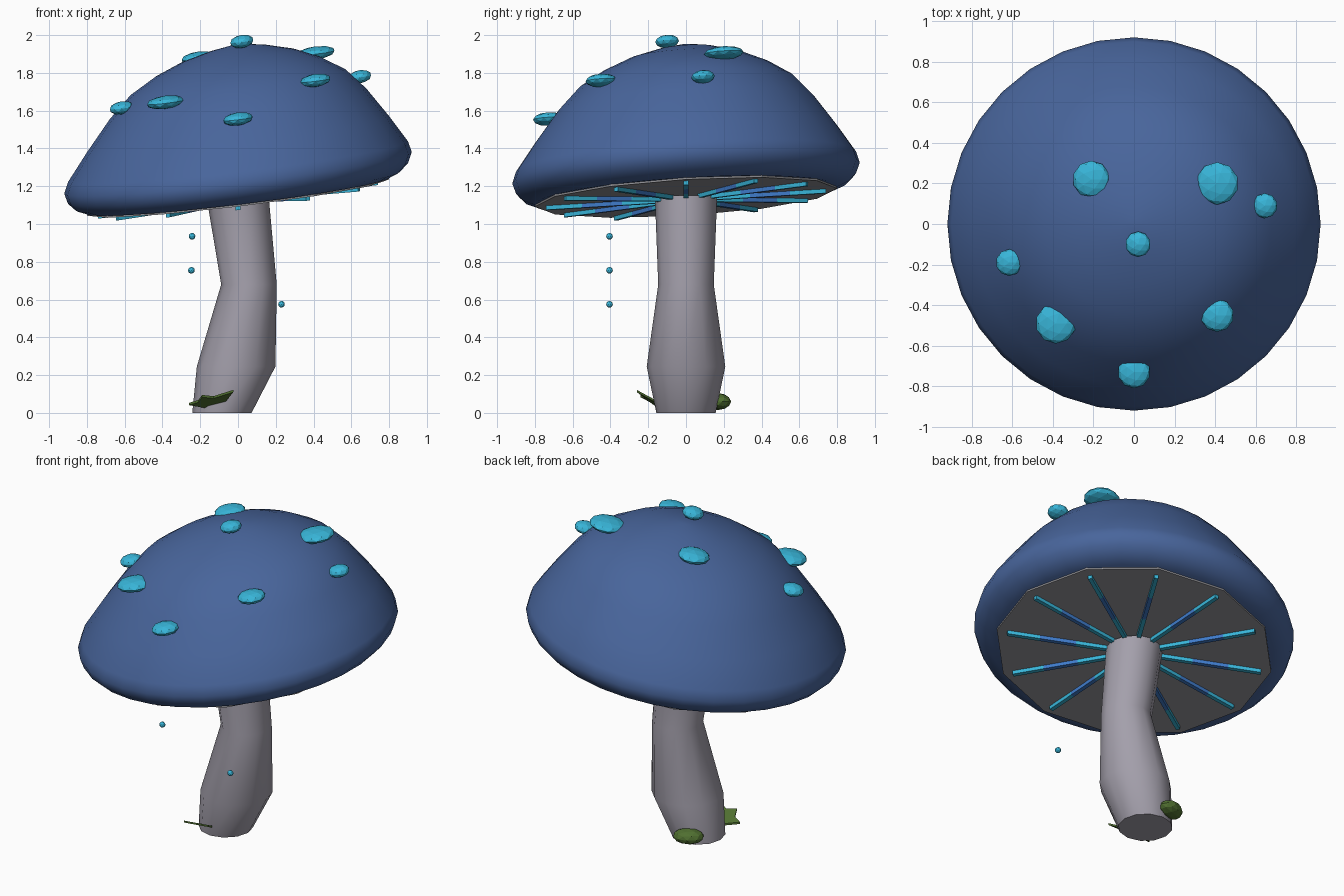
import bpy, bmesh, math
from mathutils import Vector, Matrix

if "Cube" in bpy.data.objects:
    bpy.data.objects.remove(bpy.data.objects["Cube"])


def material(name, rgb):
    m = bpy.data.materials.new(name)
    m.diffuse_color = (*rgb, 1)
    m.use_nodes = True
    m.node_tree.nodes["Principled BSDF"].inputs["Base Color"].default_value = m.diffuse_color
    return m


CAP = material("cap blue", (0.065, 0.13, 0.33))
GLOW = material("glow cyan", (0.04, 0.47, 0.70))
GILL = material("gill blue", (0.05, 0.20, 0.60))
STEM = material("stem grey", (0.37, 0.35, 0.41))
UNDER = material("underside grey", (0.31, 0.31, 0.33))
MOSS = material("moss green", (0.08, 0.16, 0.03))

RIM_Z = 1.27


def tilt(bm):
    """Lean the cap parts: slopes up to the right and to the back."""
    for v in bm.verts:
        v.co.z += RIM_Z + 0.12 * v.co.x + 0.06 * v.co.y


def finish(bm, name, mats, smooth=None):
    bmesh.ops.recalc_face_normals(bm, faces=bm.faces)
    mesh = bpy.data.meshes.new(name)
    bm.to_mesh(mesh)
    bm.free()
    for m in mats:
        mesh.materials.append(m)
    ob = bpy.data.objects.new(name, mesh)
    bpy.context.collection.objects.link(ob)
    if smooth:
        bpy.ops.object.select_all(action='DESELECT')
        ob.select_set(True)
        bpy.context.view_layer.objects.active = ob
        bpy.ops.object.shade_smooth_by_angle(angle=math.radians(smooth))
    return ob


def loft(bm, rings, sides):
    """Skin stacked rings (x centre, radius, z), closing both ends."""
    loops = [[bm.verts.new((cx + r * math.cos(2 * math.pi * i / sides),
                            r * math.sin(2 * math.pi * i / sides), z))
              for i in range(sides)] for cx, r, z in rings]
    for a, b in zip(loops, loops[1:]):
        for i in range(sides):
            j = (i + 1) % sides
            bm.faces.new((a[i], a[j], b[j], b[i]))
    bm.faces.new(loops[0])
    bm.faces.new(loops[-1])


# Cap: lathed dome with a rolled rim
bm = bmesh.new()
profile = [(0.80, -0.12), (0.86, -0.095), (0.90, -0.055), (0.92, 0.0), (0.90, 0.06),
           (0.80, 0.205), (0.68, 0.365), (0.57, 0.48), (0.44, 0.56),
           (0.30, 0.62), (0.15, 0.66), (0.03, 0.68)]
loft(bm, [(0, r, z) for r, z in profile], 32)
tilt(bm)
finish(bm, "cap", [CAP], 50)

# Flat twelve-sided underside
bm = bmesh.new()
loft(bm, [(0, 0.80, -0.13), (0, 0.80, -0.11)], 12)
tilt(bm)
finish(bm, "cap_underside", [UNDER])

# Gills: twelve thin radial bars, blue in the middle stretch
bm = bmesh.new()
for k in range(12):
    rot = Matrix.Rotation(k * math.pi / 6, 4, 'Z')
    cuts = [0.14, 0.34, 0.55, 0.74]
    for s, (r0, r1) in enumerate(zip(cuts, cuts[1:])):
        mat = rot @ Matrix.Translation(((r0 + r1) / 2, 0, -0.137)) \
            @ Matrix.Diagonal((r1 - r0, 0.024, 0.03, 1))
        verts = bmesh.ops.create_cube(bm, size=1, matrix=mat)["verts"]
        for f in {f for v in verts for f in v.link_faces}:
            f.material_index = 1 if s == 1 else 0
tilt(bm)
finish(bm, "gills", [GLOW, GILL])

# Spots: flattened faceted balls on the dome (x, y, height above rim, radius)
bm = bmesh.new()
for x, y, z, r in [(0.02, -0.10, 0.70, 0.063), (0.41, 0.20, 0.574, 0.105),
                   (-0.21, 0.22, 0.62, 0.092), (-0.385, -0.49, 0.45, 0.10),
                   (-0.615, -0.19, 0.43, 0.066), (0.41, -0.45, 0.468, 0.082),
                   (0.0, -0.73, 0.33, 0.08), (0.645, 0.09, 0.427, 0.062)]:
    mat = Matrix.Translation((x, y, z)) @ Matrix.Diagonal((r, r, 0.035, 1))
    bmesh.ops.create_icosphere(bm, subdivisions=2, radius=1, matrix=mat)
tilt(bm)
finish(bm, "spots", [GLOW])

# Crooked stem
bm = bmesh.new()
loft(bm, [(-0.085, 0.157, 0), (-0.01, 0.208, 0.245), (0.058, 0.147, 0.68),
          (-0.003, 0.165, 1.15)], 12)
finish(bm, "stem", [STEM], 40)

# Drifting spores
bm = bmesh.new()
for p in [(-0.243, -0.405, 0.935), (-0.247, -0.405, 0.755), (0.23, -0.405, 0.575)]:
    bmesh.ops.create_icosphere(bm, subdivisions=2, radius=0.018,
                               matrix=Matrix.Translation(p))
finish(bm, "spores", [GLOW])

# Moss clump at the back of the base
bm = bmesh.new()
bmesh.ops.create_icosphere(bm, subdivisions=2, radius=1,
                           matrix=Matrix.Translation((-0.135, 0.168, 0.06))
                           @ Matrix.Rotation(0.5, 4, 'Z')
                           @ Matrix.Diagonal((0.09, 0.065, 0.045, 1)))
finish(bm, "moss_clump", [MOSS])

# Jagged moss flake at the front of the base
bm = bmesh.new()
outline = [(-0.26, -0.17), (-0.21, -0.19), (-0.19, -0.24), (-0.13, -0.215),
           (-0.025, -0.26), (-0.06, -0.18), (-0.08, -0.13), (-0.17, -0.12)]
layers = [[bm.verts.new((x, y, 0.06 - 0.5 * (y + 0.17) + 0.1 * (x + 0.13) + dz))
           for x, y in outline] for dz in (-0.006, 0.006)]
for a in layers:
    bm.faces.new(a)
n = len(outline)
for i in range(n):
    j = (i + 1) % n
    bm.faces.new((layers[0][i], layers[0][j], layers[1][j], layers[1][i]))
finish(bm, "moss_flake", [MOSS])
